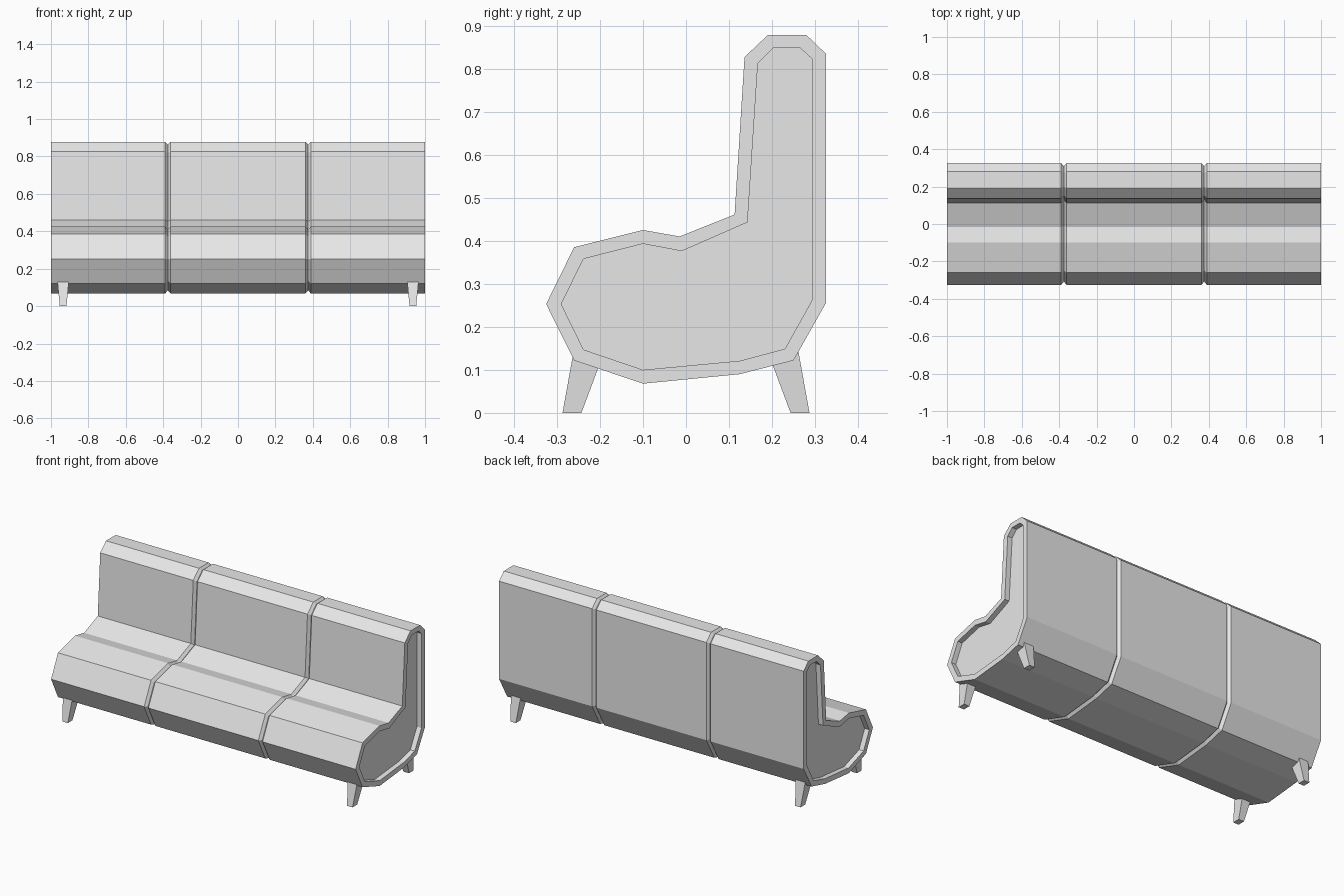
import bpy
import bmesh

cube = bpy.data.objects.get("Cube")
if cube:
    bpy.data.objects.remove(cube, do_unlink=True)

# Single upholstery colour
grey = bpy.data.materials.new("light grey")
grey.use_nodes = True
colour = (0.8, 0.8, 0.8, 1)
grey.diffuse_color = colour
grey.node_tree.nodes["Principled BSDF"].inputs["Base Color"].default_value = colour

# Side profile (y, z) of the cushion body and the matching inset outline
OUTER = [(-.325, .253), (-.26, .385), (-.10, .425), (-.015, .41), (.113, .461),
         (.136, .827), (.19, .878), (.28, .878), (.325, .835), (.325, .255),
         (.25, .122), (.125, .09), (-.10, .068), (-.26, .122)]
INNER = [(-.29, .253), (-.238, .358), (-.10, .393), (-.01, .376), (.143, .443),
         (.167, .812), (.203, .848), (.265, .848), (.293, .823), (.293, .262),
         (.23, .149), (.125, .121), (-.10, .10), (-.238, .147)]


def profile(inset):
    """Blend from the outer outline (0) to the inset outline (1)."""
    return [(a + (c - a) * inset, b + (d - b) * inset)
            for (a, b), (c, d) in zip(OUTER, INNER)]


def finish(name, bm):
    bmesh.ops.recalc_face_normals(bm, faces=bm.faces)
    mesh = bpy.data.meshes.new(name)
    bm.to_mesh(mesh)
    bm.free()
    mesh.materials.append(grey)
    obj = bpy.data.objects.new(name, mesh)
    bpy.context.collection.objects.link(obj)
    return obj


def loft(name, rings):
    """Skin a list of point loops and cap both ends."""
    bm = bmesh.new()
    loops = [[bm.verts.new(p) for p in ring] for ring in rings]
    n = len(loops[0])
    for a, b in zip(loops, loops[1:]):
        for i in range(n):
            j = (i + 1) % n
            bm.faces.new((a[i], a[j], b[j], b[i]))
    bm.faces.new(loops[0])
    bm.faces.new(loops[-1])
    return finish(name, bm)


# Three-seat body: recessed end panels and two V-shaped seams
SEAM, HALF, RECESS = .375, .014, .03
half = [(SEAM - HALF, 0), (SEAM, .5), (SEAM + HALF, 0), (1, 0), (1, 1), (1 - RECESS, 1)]
stations = [(-x, inset) for x, inset in reversed(half)] + half
loft("sofa_body", [[(x, y, z) for y, z in profile(inset)] for x, inset in stations])


# Splayed tapered legs
def leg(name, sx, sy):
    def ring(z, hx, y0, y1):
        return [(sx * .935 + dx, sy * y, z)
                for dx, y in ((-hx, y0), (hx, y0), (hx, y1), (-hx, y1))]
    loft(name, [ring(0, .018, .243, .287), ring(.15, .032, .187, .26)])


for side, sx in (("left", 1), ("right", -1)):
    for end, sy in (("front", -1), ("back", 1)):
        leg(f"{end}_{side}_leg", sx, sy)
